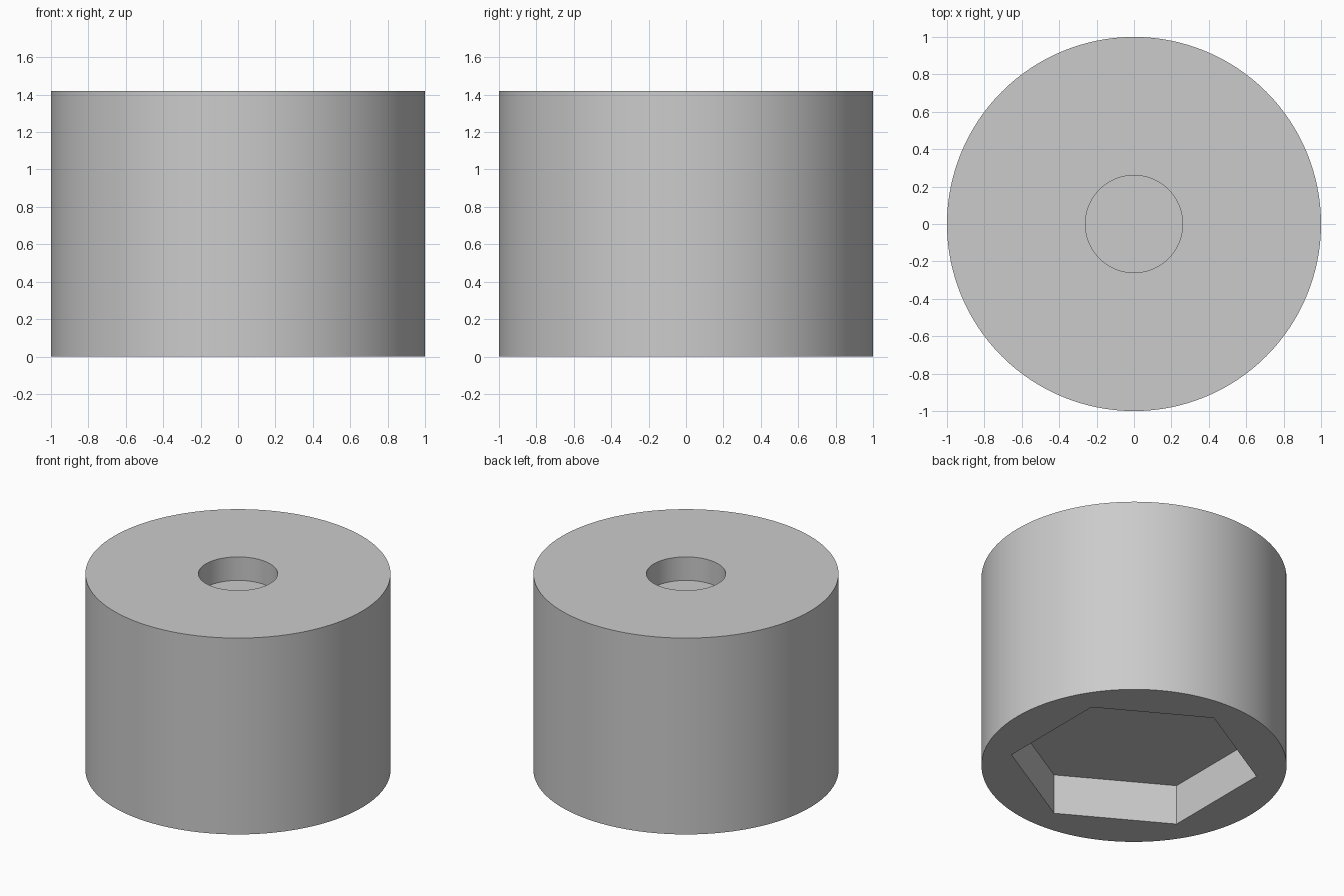
import bpy
import math

if "Cube" in bpy.data.objects:
    bpy.data.objects.remove(bpy.data.objects["Cube"], do_unlink=True)

HEIGHT = 1.42
HOLE_DEPTH = 0.17
POCKET_DEPTH = 0.29
MARGIN = 0.1  # how far each cutter sticks out of the body


def cylinder(name, radius, bottom, top, sides, turn=0.0):
    bpy.ops.mesh.primitive_cylinder_add(
        vertices=sides, radius=radius, depth=top - bottom,
        location=(0, 0, (top + bottom) / 2), rotation=(0, 0, turn))
    obj = bpy.context.object
    obj.name = name
    return obj


def cut(body, cutter):
    cutter.hide_render = True
    mod = body.modifiers.new(cutter.name, "BOOLEAN")
    mod.operation = "DIFFERENCE"
    mod.solver = "EXACT"
    mod.object = cutter
    bpy.context.view_layer.objects.active = body
    bpy.ops.object.modifier_apply(modifier=mod.name)
    bpy.data.objects.remove(cutter, do_unlink=True)


# Solid round body
body = cylinder("round_foot", 1.0, 0, HEIGHT, 128)

# Shallow blind hole in the top
cut(body, cylinder("top_hole", 0.26, HEIGHT - HOLE_DEPTH, HEIGHT + MARGIN, 64))

# Hexagonal pocket underneath, corners pointing to front and back
cut(body, cylinder("hex_pocket", 0.815, -MARGIN, POCKET_DEPTH, 6))

# Plain grey material
grey = bpy.data.materials.new("grey")
grey.use_nodes = True
colour = (0.6, 0.6, 0.6, 1)
grey.diffuse_color = colour
grey.node_tree.nodes["Principled BSDF"].inputs["Base Color"].default_value = colour
body.data.materials.clear()
body.data.materials.append(grey)

# Smooth round walls, crisp rims and pocket corners
bpy.ops.object.select_all(action="DESELECT")
body.select_set(True)
bpy.context.view_layer.objects.active = body
bpy.ops.object.shade_smooth_by_angle(angle=math.radians(30))
